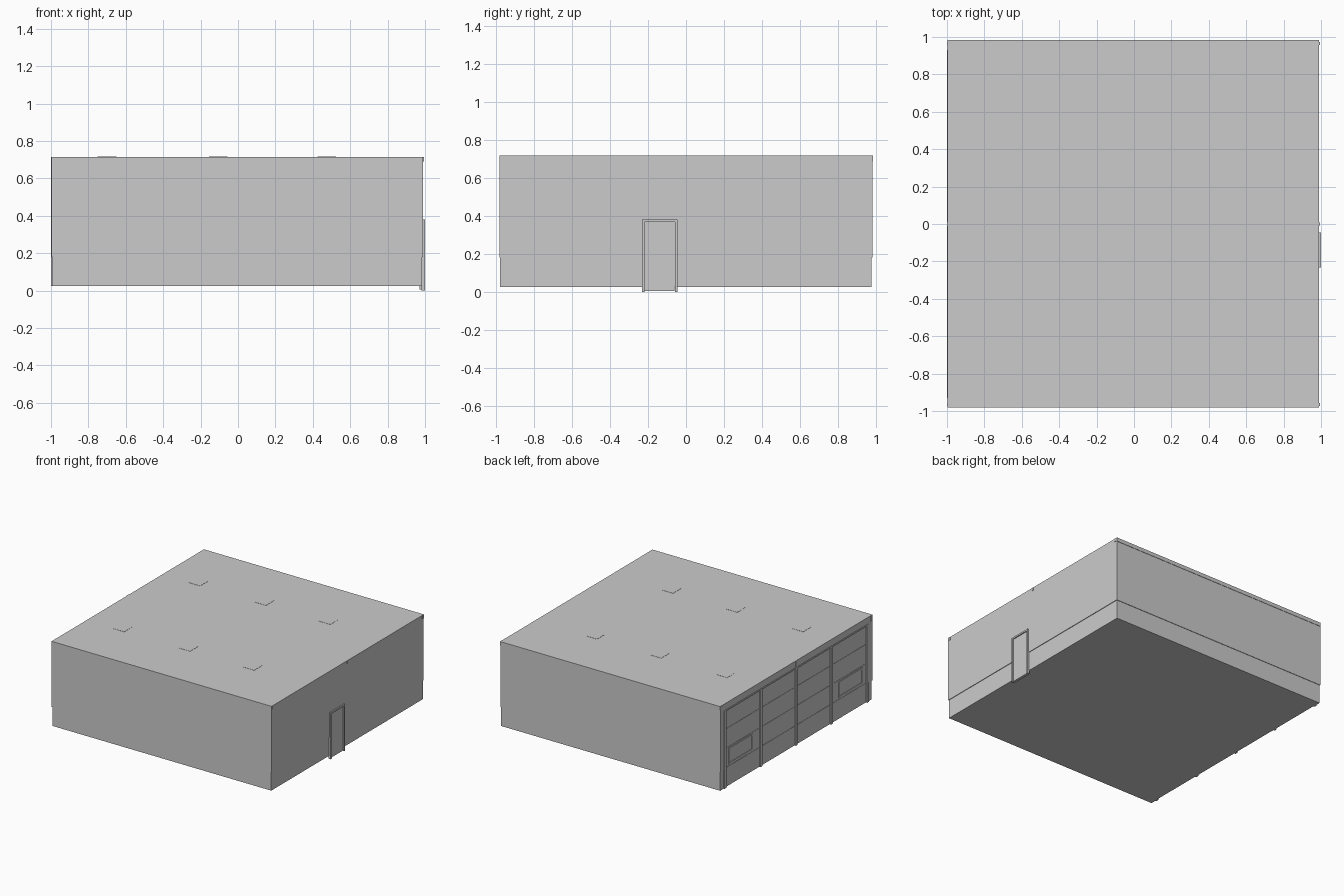
import bpy

if "Cube" in bpy.data.objects:
    bpy.data.objects.remove(bpy.data.objects["Cube"])


def box(name, x0, x1, y0, y1, z0, z1):
    bpy.ops.mesh.primitive_cube_add(size=1, location=((x0 + x1) / 2, (y0 + y1) / 2, (z0 + z1) / 2))
    ob = bpy.context.object
    ob.name = name
    ob.scale = (x1 - x0, y1 - y0, z1 - z0)
    bpy.ops.object.transform_apply(location=False, rotation=False, scale=True)
    return ob


def frame_x(name, x0, x1, y0, y1, z0, z1, t, sill=True):
    # rectangular trim lying on a wall that faces along x
    box(name + "_left", x0, x1, y0, y0 + t, z0, z1)
    box(name + "_right", x0, x1, y1 - t, y1, z0, z1)
    box(name + "_head", x0, x1, y0 + t, y1 - t, z1 - t, z1)
    if sill:
        box(name + "_sill", x0, x1, y0 + t, y1 - t, z0, z0 + t)


# inset plinth and cladding above it
box("plinth", -0.992, 0.985, -0.978, 0.976, 0.025, 0.19)
walls = box("upper_walls", -0.996, 0.99, -0.982, 0.98, 0.18, 0.716)

# recess for the row of sectional doors on the left wall
cut = box("door_recess_cutter", -1.1, -0.986, -0.92, 0.92, -0.1, 0.66)
cut.hide_render = True
cut.hide_viewport = True
for ob in (walls, bpy.data.objects["plinth"]):
    mod = ob.modifiers.new("recess", "BOOLEAN")
    mod.operation = "DIFFERENCE"
    mod.object = cut
    mod.solver = "EXACT"

# four sectional doors, each made of stacked panels
edges = [-0.92, -0.455, 0.0, 0.455, 0.92]
rows = 4
step = (0.66 - 0.027) / rows
for i in range(4):
    for r in range(rows):
        z = 0.027 + r * step
        box(f"door_{i}_panel_{r}", -0.991, -0.98, edges[i] + 0.008, edges[i + 1] - 0.008,
            z + 0.001, z + step - 0.001)

# posts between the doors and along the opening
for y in edges:
    top = 0.716 if y == 0 else 0.66
    box("door_post", -1.0, -0.985, y - 0.011, y + 0.011, 0.025, top)
box("door_header", -0.999, -0.985, -0.92, 0.92, 0.65, 0.662)

# wicket windows in the end doors
for y0, y1 in ((0.56, 0.87), (-0.86, -0.55)):
    frame_x("door_window", -0.996, -0.988, y0, y1, 0.20, 0.33, 0.012)

# side entrance on the right wall
box("entrance_door", 0.97, 0.992, -0.22, -0.06, 0.005, 0.37)
frame_x("entrance_frame", 0.98, 1.0, -0.232, -0.045, 0.0, 0.38, 0.013, sill=False)

# small eave brackets on both side walls
for y in (-0.965, 0.0, 0.965):
    box("eave_bracket_right", 0.985, 0.994, y - 0.008, y + 0.008, 0.69, 0.714)
    box("eave_bracket_left", -0.999, -0.99, y - 0.008, y + 0.008, 0.67, 0.714)

# eave trim along the back wall
box("back_eave_trim", -0.996, 0.99, 0.975, 0.983, 0.685, 0.716)

# flush roof hatches
for x in (-0.70, -0.105, 0.475):
    for y in (-0.49, 0.49):
        box("roof_hatch", x - 0.05, x + 0.05, y - 0.05, y + 0.05, 0.70, 0.7175)
